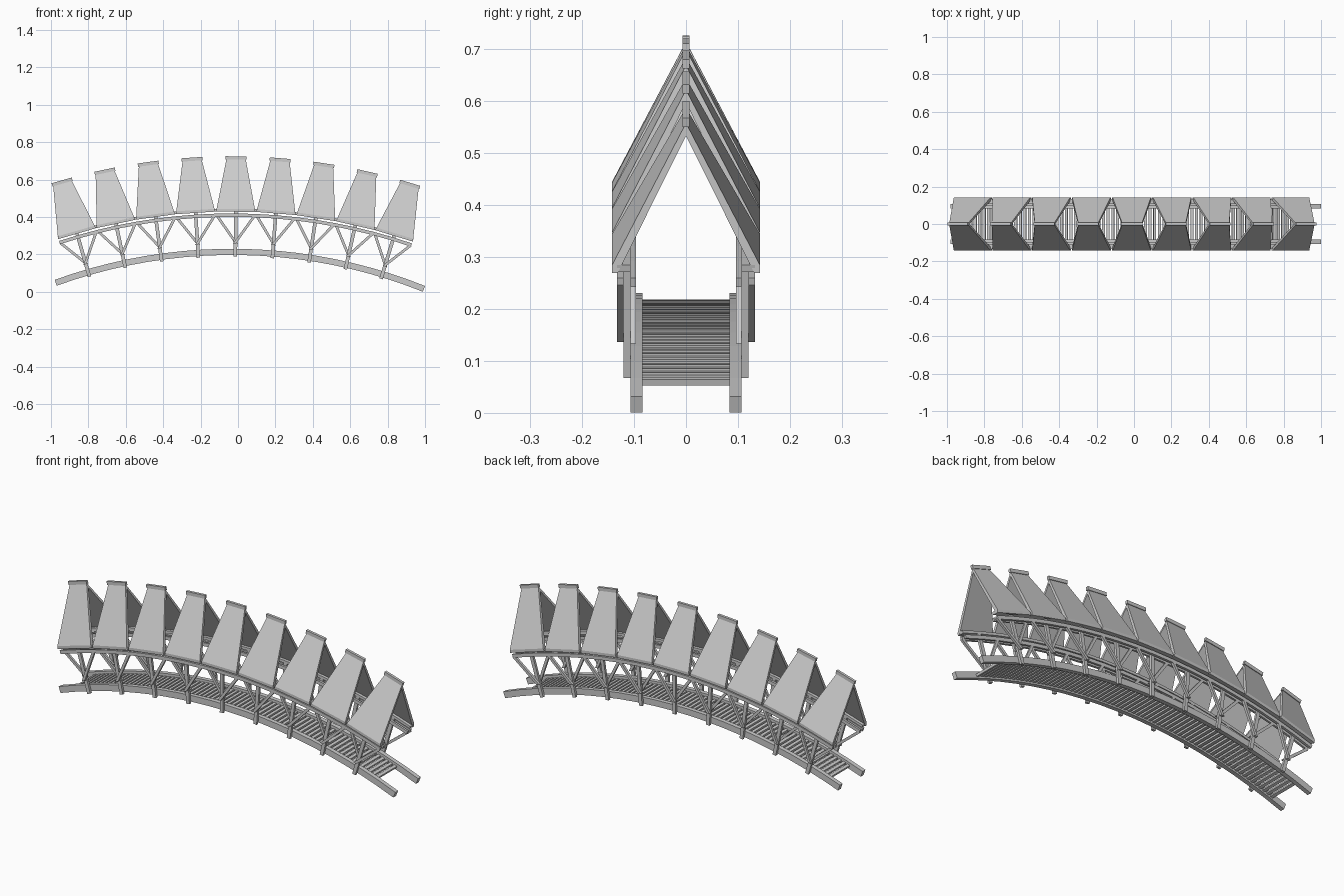
import bpy, bmesh
from math import sin, cos, radians

if "Cube" in bpy.data.objects:
    bpy.data.objects.remove(bpy.data.objects["Cube"])

XC, ZC = -0.033, -2.5525      # centre of the bridge arc
TILT, STEP = 0.4, 4.13        # whole-bridge tilt and bay angle, degrees
BAYS = range(-4, 5)


def pt(r, a, y):
    a = radians(a + TILT)
    return (XC + r * sin(a), y, ZC + r * cos(a))


def loft(bm, rings):
    """Closed solid through a list of equal-length point rings."""
    vs = [[bm.verts.new(p) for p in ring] for ring in rings]
    n = len(vs[0])
    for a, b in zip(vs, vs[1:]):
        for i in range(n):
            j = (i + 1) % n
            bm.faces.new((a[i], a[j], b[j], b[i]))
    bm.faces.new(vs[0][::-1])
    bm.faces.new(vs[-1])


def arc(bm, r0, r1, y0, y1, a0, a1, n=1):
    rings = []
    for i in range(n + 1):
        a = a0 + (a1 - a0) * i / n
        rings.append([pt(r0, a, y0), pt(r0, a, y1), pt(r1, a, y1), pt(r1, a, y0)])
    loft(bm, rings)


def radial_bar(bm, ra, aa, rb, ab, w, y0, y1):
    """Bar of width w from polar point (ra, aa) to (rb, ab)."""
    rings = []
    for r, a in ((ra, aa), (rb, ab)):
        h = math_deg(w / 2 / r)
        rings.append([pt(r, a - h, y0), pt(r, a + h, y0), pt(r, a + h, y1), pt(r, a - h, y1)])
    loft(bm, rings)


def math_deg(x):
    return x * 57.29578


def finish(name, bm, mirror=True):
    bmesh.ops.recalc_face_normals(bm, faces=bm.faces)
    me = bpy.data.meshes.new(name)
    bm.to_mesh(me)
    bm.free()
    ob = bpy.data.objects.new(name, me)
    bpy.context.collection.objects.link(ob)
    if mirror:
        m = ob.modifiers.new("mirror", 'MIRROR')
        m.use_axis = (False, True, False)
        m.use_mirror_merge = False
    return ob


# curved main beams
bm = bmesh.new()
arc(bm, 2.75, 2.783, 0.084, 0.107, -20.3, 21.4, 20)
finish("main_beam", bm)

# deck slats between the beams
bm = bmesh.new()
for i in range(-36, 37):
    a = i * STEP / 8
    arc(bm, 2.758, 2.770, -0.085, 0.085, a - 0.16, a + 0.16)
finish("deck_slats", bm, False)

# radial posts
bm = bmesh.new()
for k in BAYS:
    radial_bar(bm, 2.741, k * STEP, 2.99, k * STEP, 0.019, 0.107, 0.120)
finish("posts", bm)

# V struts: one on the outer side of each post, one on the inner side
bm = bmesh.new()
for k in BAYS:
    a = k * STEP
    radial_bar(bm, 2.811, a - 0.1, 2.958, a + 0.46 * STEP, 0.017, 0.120, 0.133)
    radial_bar(bm, 2.811, a + 0.1, 2.958, a - 0.46 * STEP, 0.017, 0.096, 0.107)
finish("struts", bm)

# curved hand rails clamping the posts, and eave purlin
for name, r0, r1, y0, y1 in (("outer_rail", 2.954, 2.972, 0.120, 0.133),
                             ("inner_rail", 2.954, 2.972, 0.096, 0.107),
                             ("eave_purlin", 2.984, 2.998, 0.107, 0.133)):
    bm = bmesh.new()
    arc(bm, r0, r1, y0, y1, -4.48 * STEP, 4.48 * STEP, 18)
    finish(name, bm)

# tapering roof panels (wide at the eave, narrow at the ridge)
bm = bmesh.new()
SECTION = [(0.142, 2.998), (0.142, 2.983), (0.131, 2.983), (0.0, 3.242), (0.0, 3.266)]
for k in BAYS:
    rings = []
    for s in (-1, 1):
        ring = []
        for y, r in SECTION:
            half = 0.104 - (r - 2.99) / 0.27 * 0.052
            ring.append(pt(r, k * STEP + s * math_deg(half / r), y))
        rings.append(ring)
    loft(bm, rings)
finish("roof_panels", bm)

# ridge caps
bm = bmesh.new()
for k in BAYS:
    h = math_deg(0.056 / 3.27)
    arc(bm, 3.260, 3.278, -0.007, 0.007, k * STEP - h, k * STEP + h)
finish("ridge_caps", bm, False)
